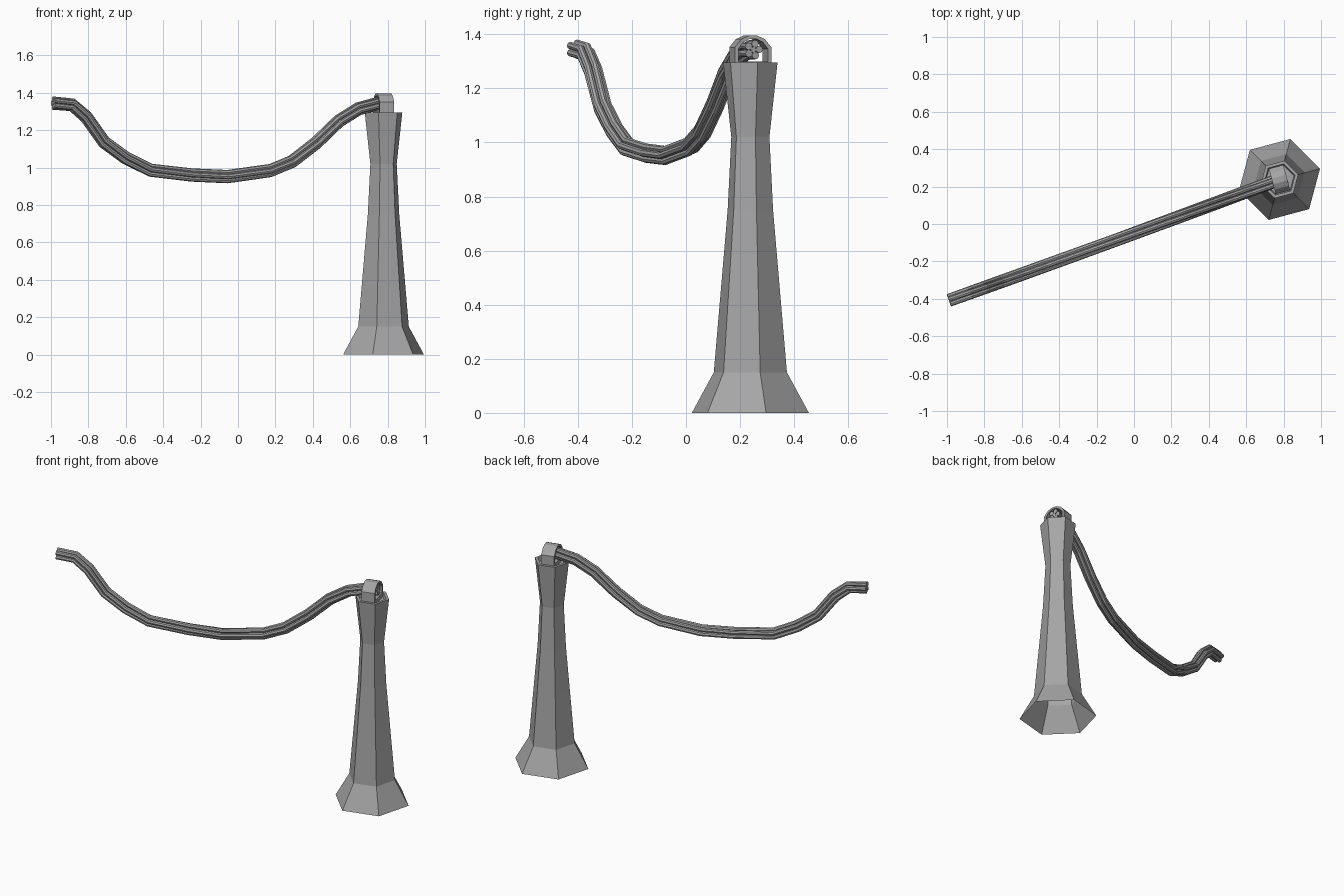
import bpy, bmesh
from math import sin, cos, pi, radians
from mathutils import Vector, Matrix

cube = bpy.data.objects.get("Cube")
if cube:
    bpy.data.objects.remove(cube, do_unlink=True)

grey = bpy.data.materials.new("plain_grey")
grey.use_nodes = True
colour = (0.38, 0.38, 0.38, 1)
grey.diffuse_color = colour
grey.node_tree.nodes["Principled BSDF"].inputs["Base Color"].default_value = colour

CENTRE = Vector((0.778, 0.238, 0))
TURN = radians(15)


def finish(bm, name, recalc=True):
    if recalc:
        bmesh.ops.recalc_face_normals(bm, faces=bm.faces)
    mesh = bpy.data.meshes.new(name)
    bm.to_mesh(mesh)
    bm.free()
    mesh.materials.append(grey)
    obj = bpy.data.objects.new(name, mesh)
    bpy.context.collection.objects.link(obj)
    return obj


# Six-sided post: open at the foot, shallow recess at the top
profile = [(0.224, 0), (0.14, 0.15), (0.109, 0.5), (0.087, 0.75),
           (0.073, 1.02), (0.104, 1.295), (0.086, 1.295), (0.08, 1.272)]
bm = bmesh.new()
rings = []
for r, z in profile:
    rings.append([bm.verts.new(CENTRE + Vector((r * cos(TURN + k * pi / 3),
                                                r * sin(TURN + k * pi / 3), z)))
                  for k in range(6)])
for low, high in zip(rings, rings[1:]):
    for k in range(6):
        n = (k + 1) % 6
        bm.faces.new((low[k], low[n], high[n], high[k]))
bm.faces.new(rings[-1])
finish(bm, "post", recalc=False)

# Arched clamp: a faceted band extruded along the cable
half_out = [(0.07, 1.272), (0.07, 1.352), (0.045, 1.382), (0.016, 1.395)]
half_in = [(0.057, 1.272), (0.057, 1.346), (0.038, 1.37), (0.013, 1.383)]
outer = half_out + [(-y, z) for y, z in reversed(half_out)]
inner = half_in + [(-y, z) for y, z in reversed(half_in)]
place = Matrix.Translation(CENTRE) @ Matrix.Rotation(TURN, 4, "Z")
bm = bmesh.new()
loops = [[bm.verts.new(place @ Vector((x, y, z))) for y, z in pts]
         for x in (-0.04, 0.04) for pts in (outer, inner)]
back_out, back_in, front_out, front_in = loops
for a, b in ((back_out, front_out), (front_in, back_in),
             (back_in, back_out), (front_out, front_in)):
    for k in range(len(outer) - 1):
        bm.faces.new((a[k], a[k + 1], b[k + 1], b[k]))
for k in (0, -1):
    bm.faces.new((back_out[k], front_out[k], front_in[k], back_in[k]))
finish(bm, "clamp")

# Small seat under the cable
bm = bmesh.new()
bmesh.ops.create_cube(bm, size=1, matrix=place @ Matrix.Translation((0, 0, 1.286))
                      @ Matrix.Diagonal((0.08, 0.114, 0.028, 1)))
finish(bm, "clamp_seat")

# Sagging bundle of strands
sag = [(-0.988, 1.345), (-0.885, 1.335), (-0.81, 1.27), (-0.715, 1.135),
       (-0.6, 1.05), (-0.47, 0.985), (-0.25, 0.96), (-0.06, 0.952),
       (0.17, 0.985), (0.29, 1.035), (0.42, 1.135), (0.54, 1.25),
       (0.645, 1.315), (0.75, 1.343), (0.815, 1.343)]
path = [Vector((x, -0.41 + (x + 0.988) * 0.366, z)) for x, z in sag]
side = Vector((-0.344, 0.939, 0))
STRANDS = 5


def strand(name, angle, ring, radius):
    curve = bpy.data.curves.new(name, "CURVE")
    curve.dimensions = "3D"
    curve.bevel_depth = radius
    curve.bevel_resolution = 2
    curve.use_fill_caps = True
    spline = curve.splines.new("POLY")
    spline.points.add(len(path) - 1)
    spline.use_smooth = False
    last = len(path) - 1
    for i, p in enumerate(path):
        along = path[min(i + 1, last)] - path[max(i - 1, 0)]
        if i in (0, last):
            along.z = 0
        up = along.cross(side).normalized()
        a = angle + 1.3 * i / last
        q = p + ring * (cos(a) * side + sin(a) * up)
        spline.points[i].co = (*q, 1)
    curve.materials.append(grey)
    obj = bpy.data.objects.new(name, curve)
    bpy.context.collection.objects.link(obj)


for s in range(STRANDS):
    strand(f"cable_strand_{s + 1}", s * 2 * pi / STRANDS, 0.023, 0.0138)
strand("cable_core", 0, 0, 0.0105)
